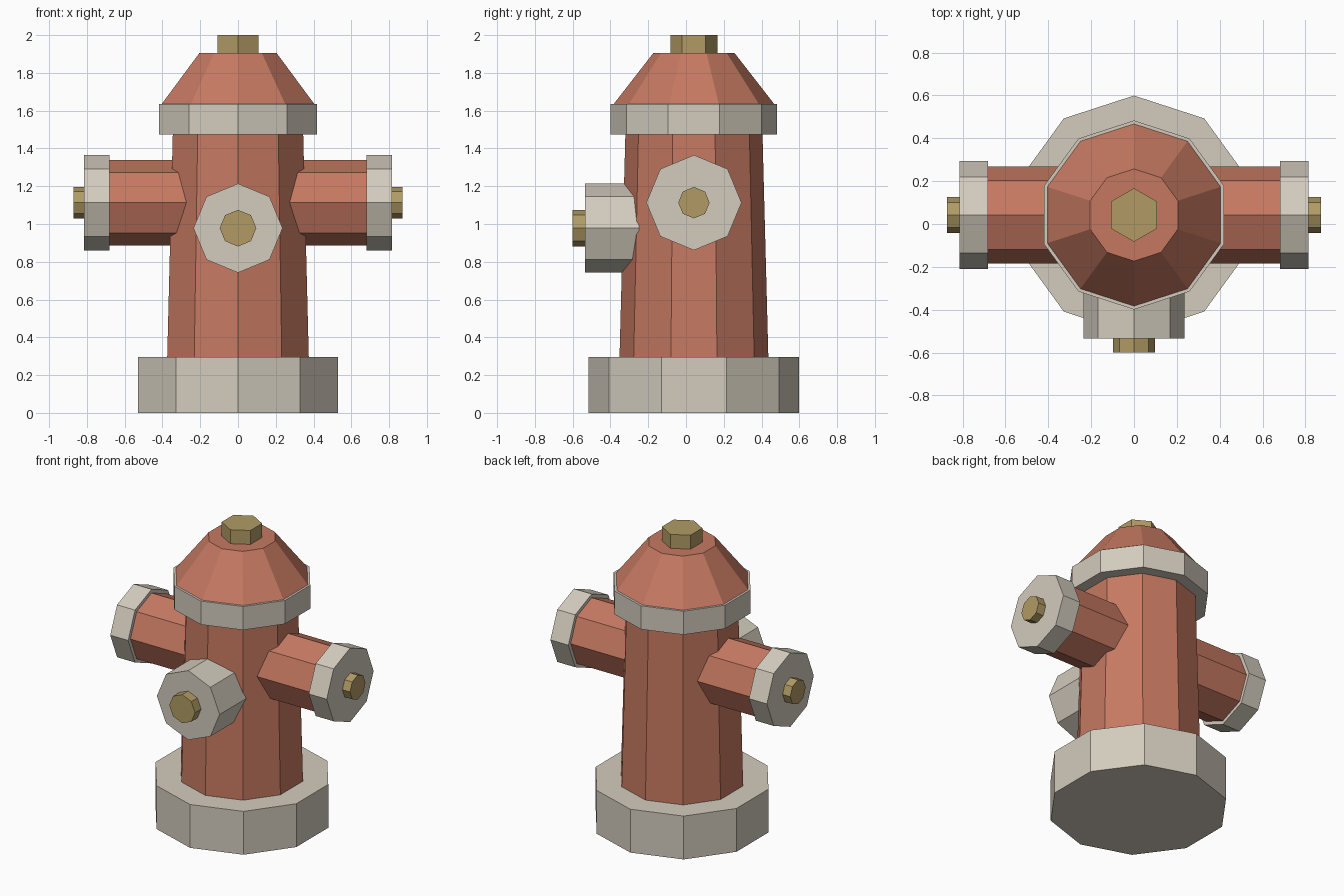
import bpy, bmesh
from math import sin, cos, tau
from mathutils import Vector

if "Cube" in bpy.data.objects:
    bpy.data.objects.remove(bpy.data.objects["Cube"])

CY = 0.042  # y of the hydrant's upright axis


def material(name, rgb):
    m = bpy.data.materials.new(name)
    m.diffuse_color = (*rgb, 1)
    m.use_nodes = True
    m.node_tree.nodes["Principled BSDF"].inputs["Base Color"].default_value = m.diffuse_color
    return m


RED = material("red_paint", (0.56, 0.19, 0.12))
CREAM = material("cream_paint", (0.65, 0.60, 0.51))
BRASS = material("brass", (0.44, 0.33, 0.13))


def prism(name, mat, sides, start, end, r1, r2=None):
    """Closed, flat-faced prism or frustum between two points."""
    r2 = r1 if r2 is None else r2
    start, end = Vector(start), Vector(end)
    axis = (end - start).normalized()
    u = Vector((0, 1, 0)) if abs(axis.y) < 0.5 else Vector((0, 0, 1))
    v = axis.cross(u)
    bm = bmesh.new()
    rings = []
    for centre, r in ((start, r1), (end, r2)):
        rings.append([bm.verts.new(centre + r * (cos(tau * i / sides) * u + sin(tau * i / sides) * v))
                      for i in range(sides)])
    low, high = rings
    bm.faces.new(low[::-1])
    bm.faces.new(high)
    for i in range(sides):
        j = (i + 1) % sides
        bm.faces.new((low[i], low[j], high[j], high[i]))
    bmesh.ops.recalc_face_normals(bm, faces=bm.faces)
    mesh = bpy.data.meshes.new(name)
    bm.to_mesh(mesh)
    bm.free()
    mesh.materials.append(mat)
    obj = bpy.data.objects.new(name, mesh)
    bpy.context.collection.objects.link(obj)
    return obj


# Upright stack: name, material, sides, bottom z, top z, bottom radius, top radius
for name, mat, n, z1, z2, r1, r2 in (
    ("base", CREAM, 10, 0, 0.295, 0.557, 0.557),
    ("body", RED, 10, 0.295, 1.475, 0.394, 0.363),
    ("collar", CREAM, 10, 1.475, 1.635, 0.441, 0.441),
    ("bonnet", RED, 10, 1.635, 1.905, 0.425, 0.215),
    ("top_nut", BRASS, 6, 1.905, 2.0, 0.125, 0.125),
):
    prism(name, mat, n, (0, CY, z1), (0, CY, z2), r1, r2)

# Side outlets, mirrored left and right
for side, s in (("left", -1), ("right", 1)):
    for part, mat, x1, x2, r in (
        ("outlet", RED, 0.2, 0.68, 0.227),
        ("cap", CREAM, 0.68, 0.815, 0.252),
        ("cap_nut", BRASS, 0.815, 0.872, 0.083),
    ):
        prism(f"{side}_{part}", mat, 8, (s * x1, CY, 1.113), (s * x2, CY, 1.113), r)

# Front outlet cap and nut
prism("front_cap", CREAM, 8, (0, -0.25, 0.978), (0, -0.535, 0.978), 0.236)
prism("front_cap_nut", BRASS, 8, (0, -0.535, 0.978), (0, -0.6, 0.978), 0.097)
